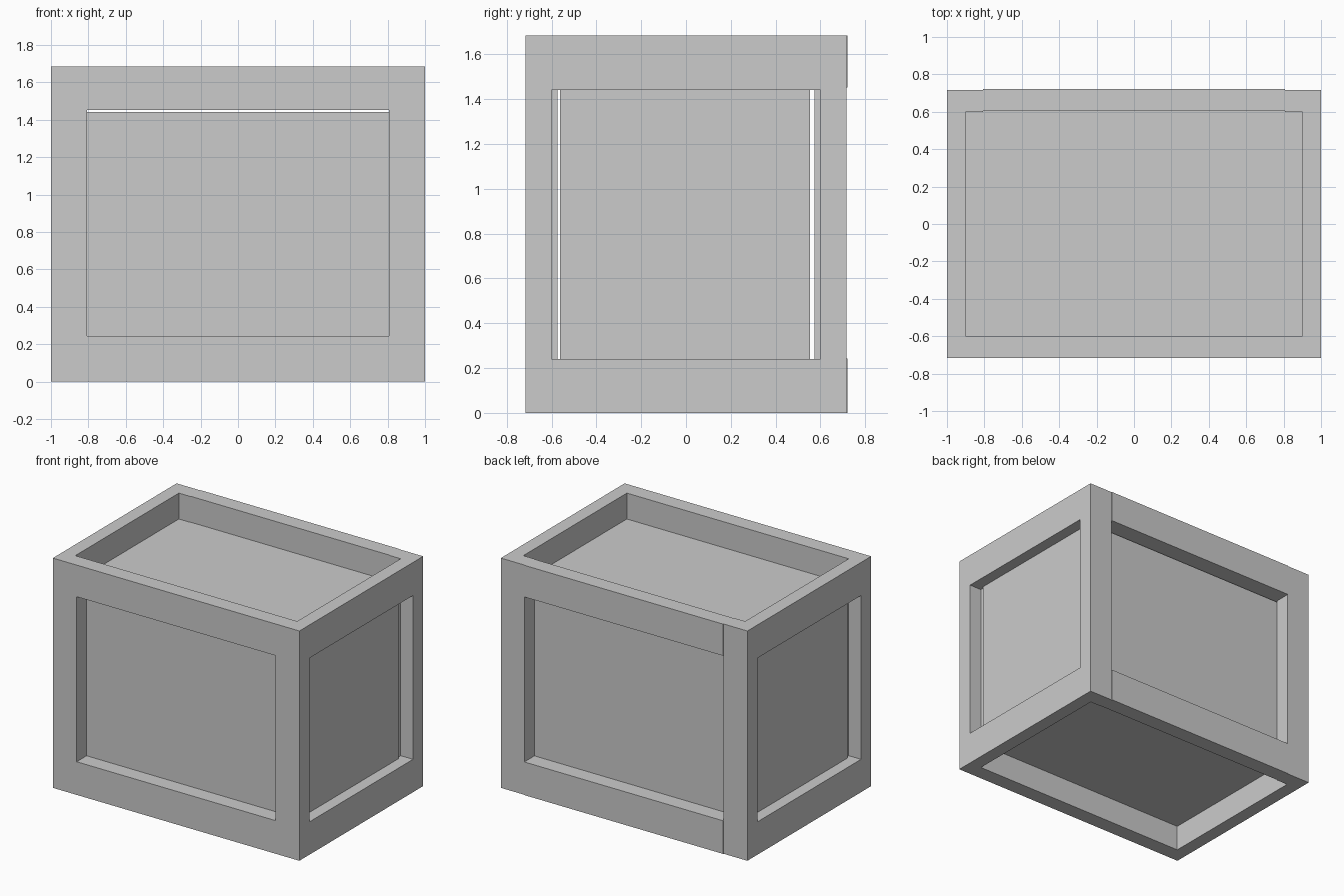
import bpy

if "Cube" in bpy.data.objects:
    bpy.data.objects.remove(bpy.data.objects["Cube"])

H = 1.685  # overall height


def box(name, x, y, z):
    """Flat-faced box from (min, max) ranges."""
    bpy.ops.mesh.primitive_cube_add(
        size=1, location=[(a + b) / 2 for a, b in (x, y, z)])
    ob = bpy.context.object
    ob.name = name
    ob.scale = [b - a for a, b in (x, y, z)]
    bpy.ops.object.transform_apply(location=False, rotation=False, scale=True)
    return ob


def span(s, a, b):
    """Range mirrored to the side given by the sign s."""
    return (a, b) if s > 0 else (-b, -a)


# corner posts
for sx, nx in ((-1, "left"), (1, "right")):
    for sy, ny in ((-1, "front"), (1, "back")):
        box(f"{ny}_{nx}_post", span(sx, 0.807, 1), span(sy, 0.6, 0.717), (0, H))

# horizontal rails
for z, nz, front_z in (((0, 0.241), "bottom", (0, 0.243)),
                       ((1.442, H), "top", (1.453, H))):
    box(f"front_{nz}_rail", (-0.807, 0.807), (-0.717, -0.6), front_z)
    box(f"back_{nz}_rail", (-0.807, 0.807), (0.604, 0.721), front_z)
    for s, n in ((-1, "left"), (1, "right")):
        box(f"{n}_{nz}_rail", span(s, 0.9, 1), (-0.6, 0.6), z)

# thin recessed panels, with narrow gaps at their edges
for s, n in ((-1, "front"), (1, "back")):
    box(f"{n}_panel", (-0.9, 0.9), span(s, 0.573, 0.602), (0.22, 1.443))
for s, n in ((-1, "left"), (1, "right")):
    box(f"{n}_panel", span(s, 0.885, 0.915), (-0.562, 0.554), (0.22, 1.46))
box("lid_panel", (-0.9, 0.9), (-0.602, 0.604), (1.458, 1.495))
box("floor_panel", (-0.9, 0.9), (-0.602, 0.604), (0.19, 0.225))
